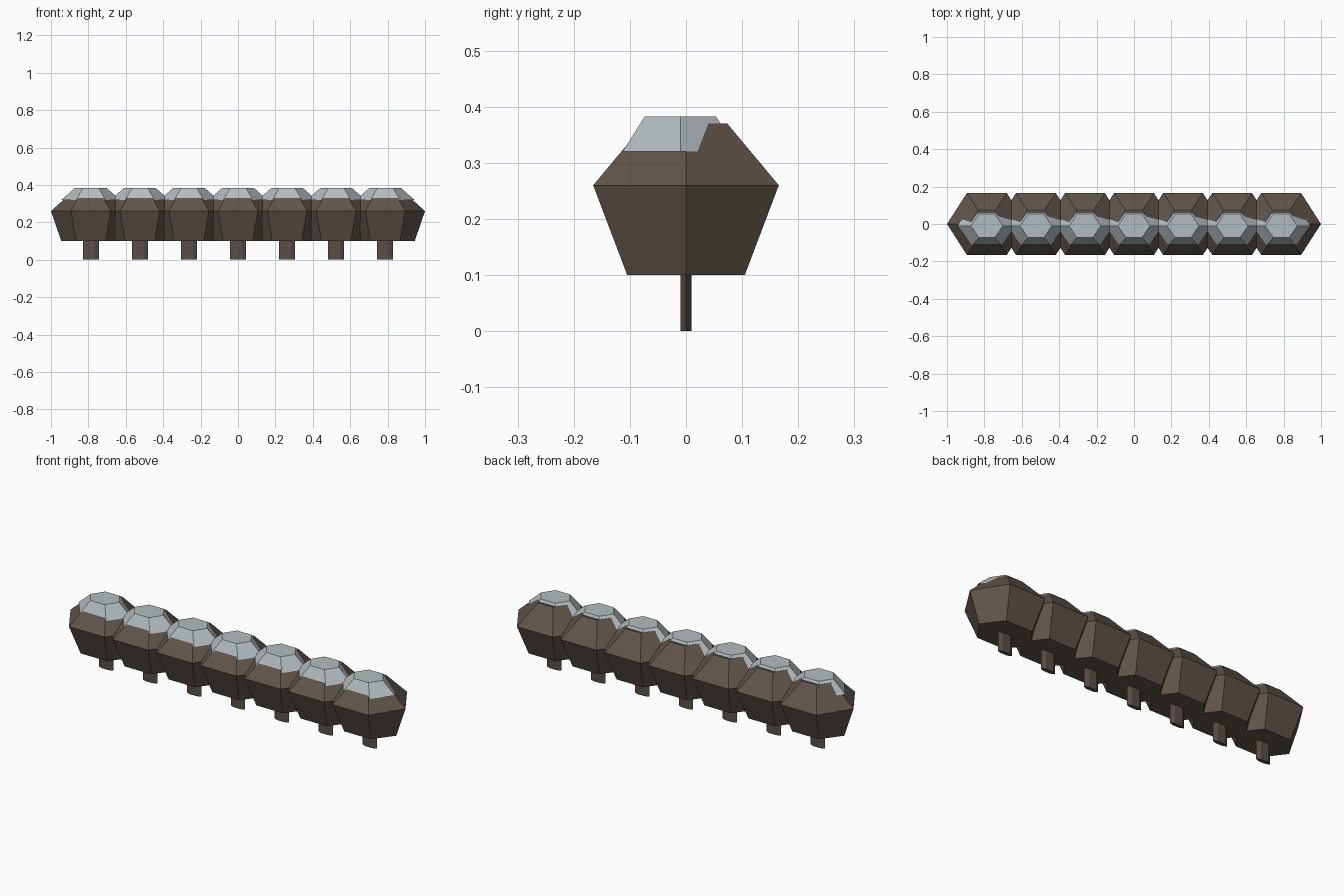
import bpy, bmesh, math

if "Cube" in bpy.data.objects:
    bpy.data.objects.remove(bpy.data.objects["Cube"])

def material(name, rgb):
    m = bpy.data.materials.new(name)
    m.diffuse_color = (*rgb, 1)
    m.use_nodes = True
    m.node_tree.nodes["Principled BSDF"].inputs["Base Color"].default_value = m.diffuse_color
    return m

BROWN = material("dry_foliage", (0.115, 0.09, 0.07))
BARK = material("bark", (0.10, 0.078, 0.062))
SNOW = material("snow", (0.45, 0.50, 0.52))

def hex_loft(name, cx, cy, rings, mat):
    """Stack of stretched hexagons, each ring is (z, x radius, y radius)."""
    bm = bmesh.new()
    loops = []
    for z, rx, ry in rings:
        loops.append([bm.verts.new((cx + rx * math.cos(k * math.pi / 3),
                                    cy + ry * math.sin(k * math.pi / 3), z))
                      for k in range(6)])
    for a, b in zip(loops, loops[1:]):
        for k in range(6):
            n = (k + 1) % 6
            bm.faces.new((a[k], a[n], b[n], b[k]))
    bm.faces.new(loops[0][::-1])
    bm.faces.new(loops[-1])
    mesh = bpy.data.meshes.new(name)
    bm.to_mesh(mesh)
    bm.free()
    mesh.materials.append(mat)
    ob = bpy.data.objects.new(name, mesh)
    bpy.context.collection.objects.link(ob)
    return ob

# Row of seven bushes: stem, faceted crown, snow cap set slightly forward
for i in range(7):
    x = (i - 3) * 0.2623
    hex_loft(f"stem_{i + 1}", x, 0, [(0, 0.043, 0.0118), (0.11, 0.043, 0.0118)], BARK)
    hex_loft(f"bush_{i + 1}", x, 0, [(0.10, 0.158, 0.121),
                                     (0.26, 0.213, 0.191),
                                     (0.37, 0.091, 0.085)], BROWN)
    hex_loft(f"snow_cap_{i + 1}", x, -0.01, [(0.32, 0.157, 0.119),
                                             (0.383, 0.085, 0.073)], SNOW)
